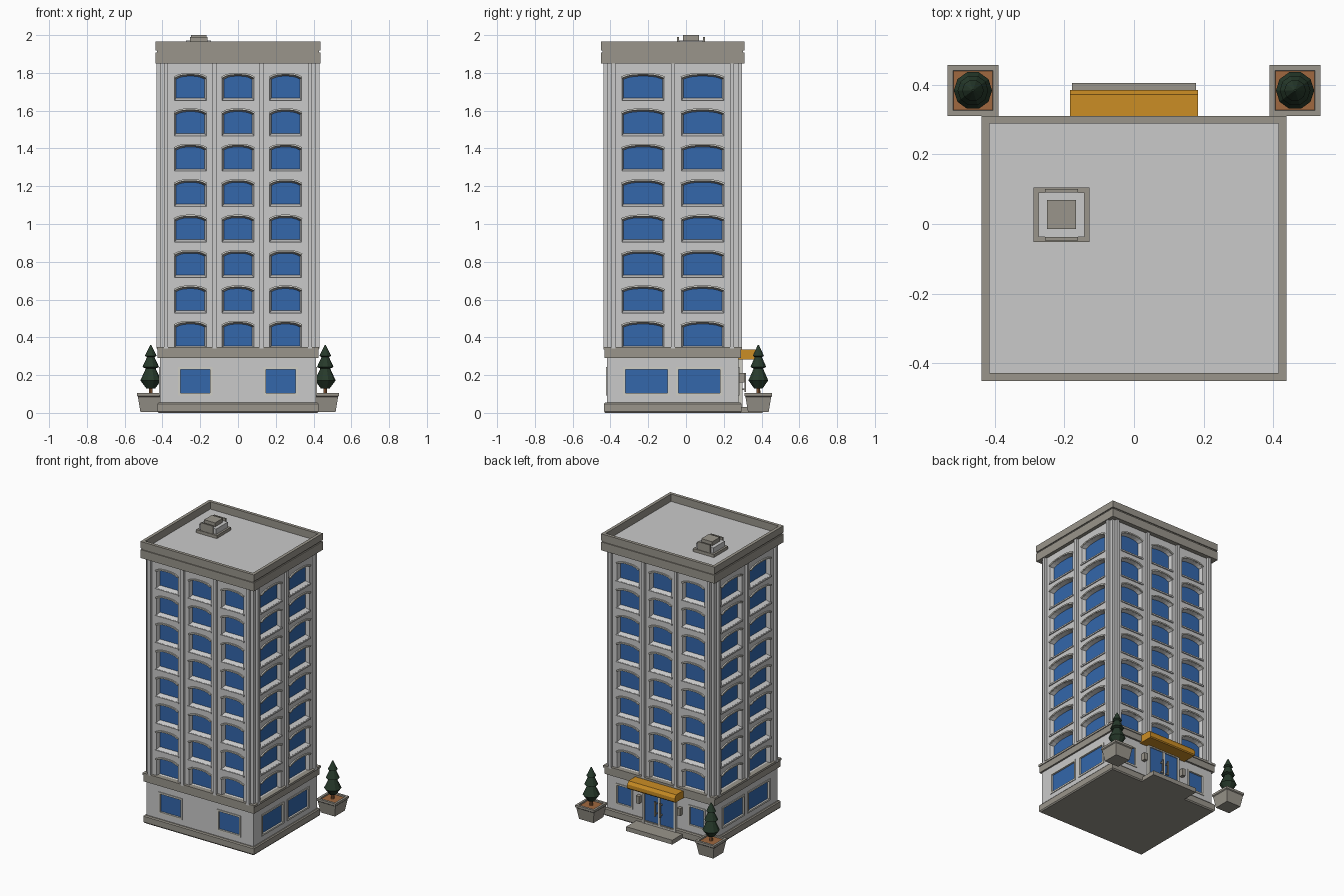
import bpy, bmesh, math
from mathutils import Matrix, Vector

cube = bpy.data.objects.get("Cube")
if cube:
    bpy.data.objects.remove(cube, do_unlink=True)


def material(name, r, g, b):
    m = bpy.data.materials.new(name)
    m.diffuse_color = (r, g, b, 1)
    m.use_nodes = True
    node = m.node_tree.nodes["Principled BSDF"]
    node.inputs["Base Color"].default_value = (r, g, b, 1)
    node.inputs["Roughness"].default_value = 0.8
    return m


WALL = material("pale grey wall", .59, .59, .59)
TRIM = material("warm grey stone", .32, .30, .26)
FRAME = material("light frame", .62, .61, .56)
GLASS = material("blue glass", .033, .135, .41)
AWNING = material("orange awning", .60, .27, .018)
SOIL = material("brown soil", .35, .14, .05)
LEAF = material("dark green leaf", .02, .042, .024)

parts = {}
CY = -.07                      # building centre in y
HX, HY = .413, .349            # wall half sizes


def loft(name, mat, rings, matrix=Matrix()):
    """Add a capped solid through equal-length rings to the named part."""
    bm = parts.setdefault(name, (bmesh.new(), mat))[0]
    loops = [[bm.verts.new(matrix @ Vector(p)) for p in ring] for ring in rings]
    faces = [bm.faces.new(loops[0]), bm.faces.new(loops[-1])]
    n = len(loops[0])
    for a, b in zip(loops, loops[1:]):
        for i in range(n):
            j = (i + 1) % n
            faces.append(bm.faces.new((a[i], a[j], b[j], b[i])))
    bmesh.ops.recalc_face_normals(bm, faces=faces)


def rect(cx, cy, hx, hy, z):
    return [(cx + sx * hx, cy + sy * hy, z)
            for sx, sy in ((-1, -1), (1, -1), (1, 1), (-1, 1))]


def stack(name, mat, cx, cy, steps, matrix=Matrix()):
    """Rectangular solid from (half x, half y, z) steps."""
    loft(name, mat, [rect(cx, cy, hx, hy, z) for hx, hy, z in steps], matrix)


def facade(angle, depth):
    """Local frame of a wall: x along it, -y outward, z up."""
    return (Matrix.Translation((0, CY, 0)) @ Matrix.Rotation(math.radians(angle), 4, 'Z')
            @ Matrix.Translation((0, -depth, 0)))


def bar(name, mat, m, u, w, z0, z1, v0, v1):
    """Box on a facade, reaching from v0 to v1 outward."""
    stack(name, mat, u, -(v0 + v1) / 2,
          [(w / 2, (v1 - v0) / 2, z0), (w / 2, (v1 - v0) / 2, z1)], m)


def plate(name, mat, m, near, far, v0, v1):
    loft(name, mat, [[(u, -v0, z) for u, z in near], [(u, -v1, z) for u, z in far]], m)


def arch(w, h, drop=.016, n=8):
    """Flat-arched outline as offsets from the middle of its foot."""
    top = [(w / 2 * (1 - 2 * i / n), h - drop * abs(1 - 2 * i / n) ** 3) for i in range(n + 1)]
    return [(-w / 2, 0), (w / 2, 0)] + top


def move(pts, u, z):
    return [(a + u, b + z) for a, b in pts]


def opening(m, u, z, inner, outer, depth):
    """Splayed recess with a glass pane at its back."""
    plate("window_cutter", WALL, m, move(inner, u, z), move(outer, u, z), -depth, .002)
    plate("window_glass", GLASS, m, move(inner, u, z), move(inner, u, z),
          -depth - .003, -depth + .004)


def frame(m, u, w, z0, z1, t, v0, v1):
    for s in (-1, 1):
        bar("window_frames", FRAME, m, u + s * (w + t) / 2, t, z0, z1, v0, v1)
    for z in (z0 - t, z1):
        bar("window_frames", FRAME, m, u, w + 2 * t, z, z + t, v0, v1)


def arched_window(m, u, z, w):
    h = .115
    inner = arch(w, h)
    outer = [(a * (w + .02) / w, b * (h + .022) / h - .014) for a, b in inner]
    opening(m, u, z, inner, outer, .03)
    # Hood follows the arch, sill runs below
    top = outer[2:]
    hood = top + [(a * 1.04, b + .009) for a, b in reversed(top)]
    plate("window_hoods", FRAME, m, move(hood, u, z), move(hood, u, z), -.004, .009)
    bar("window_sills", WALL, m, u, w + .03, z - .024, z - .014, -.004, .007)


def ground_window(m, u, w):
    pane = [(-w / 2, 0), (w / 2, 0), (w / 2, .125), (-w / 2, .125)]
    opening(m, u, .105, pane, pane, .012)
    frame(m, u, w, .105, .23, .012, -.012, .005)


# Main tower block
stack("walls", WALL, 0, CY, [(HX, HY, .01), (HX, HY, 1.9)])

# Facades: angle, depth, upper bays, bay width, pilasters, ground windows, ground width
long_bays, long_posts = (-.252, 0, .252), (-.38, -.125, .125, .38)
side_bays, side_posts = (-.158, .158), (-.314, 0, .314)
for angle, depth, bays, width, posts, lower, lower_w in (
        (0, HY, long_bays, .15, long_posts, (-.226, .226), .158),
        (180, HY, long_bays, .15, long_posts, (-.28, .28), .11),
        (90, HX, side_bays, .205, side_posts, (-.14, .14), .222),
        (270, HX, side_bays, .205, side_posts, (-.14, .14), .222)):
    m = facade(angle, depth)
    for u in bays:
        for row in range(8):
            arched_window(m, u, .355 + .1875 * row, width)
    for u in posts:
        bar("pilasters", WALL, m, u, .021, .34, 1.86, -.005, .018)
    for u in lower:
        ground_window(m, u, lower_w)

# Plinth, belt course and cornice with parapet
stack("plinth", TRIM, 0, CY, [(.42, .358, 0), (.426, .364, .008), (.426, .364, .048),
                              (.42, .358, .055)])
stack("belt_course", TRIM, 0, CY, [(.425, .362, .29), (.425, .362, .335), (.43, .367, .335),
                                   (.43, .367, .35)])
stack("cornice", TRIM, 0, CY, [(.437, .38, 1.85), (.437, .38, 1.908), (.43, .373, 1.908),
                               (.43, .373, 1.918), (.437, .38, 1.918), (.437, .38, 1.965),
                               (.415, .358, 1.965), (.415, .358, 1.91)])
stack("roof_deck", WALL, 0, CY, [(.415, .358, 1.907), (.415, .358, 1.914)])

# Rooftop ventilation unit
VX, VY = -.208, .027
stack("vent_base", TRIM, VX, VY, [(.08, .078, 1.91), (.08, .078, 1.935)])
stack("vent_body", WALL, VX, VY, [(.066, .064, 1.93), (.066, .064, 1.972)])
stack("vent_cap", TRIM, VX, VY, [(.042, .042, 1.97), (.042, .042, 2.0)])
for s in (-1, 1):
    stack("vent_louvres", TRIM, VX, VY + s * .069, [(.047, .005, 1.93), (.047, .005, 1.99)])

# Entrance: step, double door, handles, wall lamps
back = facade(180, HY)
bar("entrance_step", TRIM, back, 0, .355, 0, .03, -.01, .126)
for s in (-1, 1):
    bar("door_glass", GLASS, back, s * .06, .105, .035, .275, -.005, .013)
    bar("door_frame", FRAME, back, s * .12, .014, .03, .287, -.005, .02)
    bar("door_handles", TRIM, back, s * .02, .01, .11, .21, .03, .038)
    for z in (.12, .19):
        bar("door_handles", TRIM, back, s * .02, .008, z, z + .008, .01, .032)
    bar("wall_lamps", TRIM, back, s * .158, .024, .16, .21, -.002, .03)
bar("door_frame", FRAME, back, 0, .014, .03, .28, -.005, .018)
bar("door_frame", FRAME, back, 0, .24, .275, .287, -.005, .02)
bar("door_frame", FRAME, back, 0, .24, .03, .042, -.005, .018)

# Awning, swept along the wall
profile = [(0, .283), (.1, .283), (.105, .29), (.105, .315), (.092, .335), (0, .335)]
loft("awning", AWNING, [[(u, -v, z) for v, z in profile] for u in (-.184, .184)], back)

# Planters with clipped conifers
for s in (-1, 1):
    px, py = s * .462, .383
    stack("planters", TRIM, px, py, [(.055, .055, .006), (.068, .068, .085), (.073, .073, .09),
                                     (.073, .073, .105), (.057, .057, .105), (.055, .055, .09)])
    stack("planter_soil", SOIL, px, py, [(.056, .056, .088), (.056, .056, .096)])
    for name, mat, sides, steps in (
            ("tree_trunks", SOIL, 8, [(.011, .09), (.009, .15)]),
            ("tree_leaves", LEAF, 10, [(.024, .13), (.055, .172), (.026, .235), (.044, .243),
                                       (.02, .295), (.031, .302), (.003, .36)])):
        loft(name, mat, [[(px + r * math.cos(math.tau * i / sides),
                           py + r * math.sin(math.tau * i / sides), z)
                          for i in range(sides)] for r, z in steps])

# Turn every part into an object
objects = {}
for name, (bm, mat) in parts.items():
    mesh = bpy.data.meshes.new(name)
    bm.to_mesh(mesh)
    bm.free()
    mesh.materials.append(mat)
    objects[name] = bpy.data.objects.new(name, mesh)
    bpy.context.scene.collection.objects.link(objects[name])

# Cut the window recesses out of the walls
cutter, walls = objects["window_cutter"], objects["walls"]
cutter.hide_render = True
cut = walls.modifiers.new("window recesses", 'BOOLEAN')
cut.operation, cut.solver, cut.object = 'DIFFERENCE', 'EXACT', cutter
bpy.context.view_layer.objects.active = walls
bpy.ops.object.modifier_apply(modifier=cut.name)
bpy.data.objects.remove(cutter, do_unlink=True)
